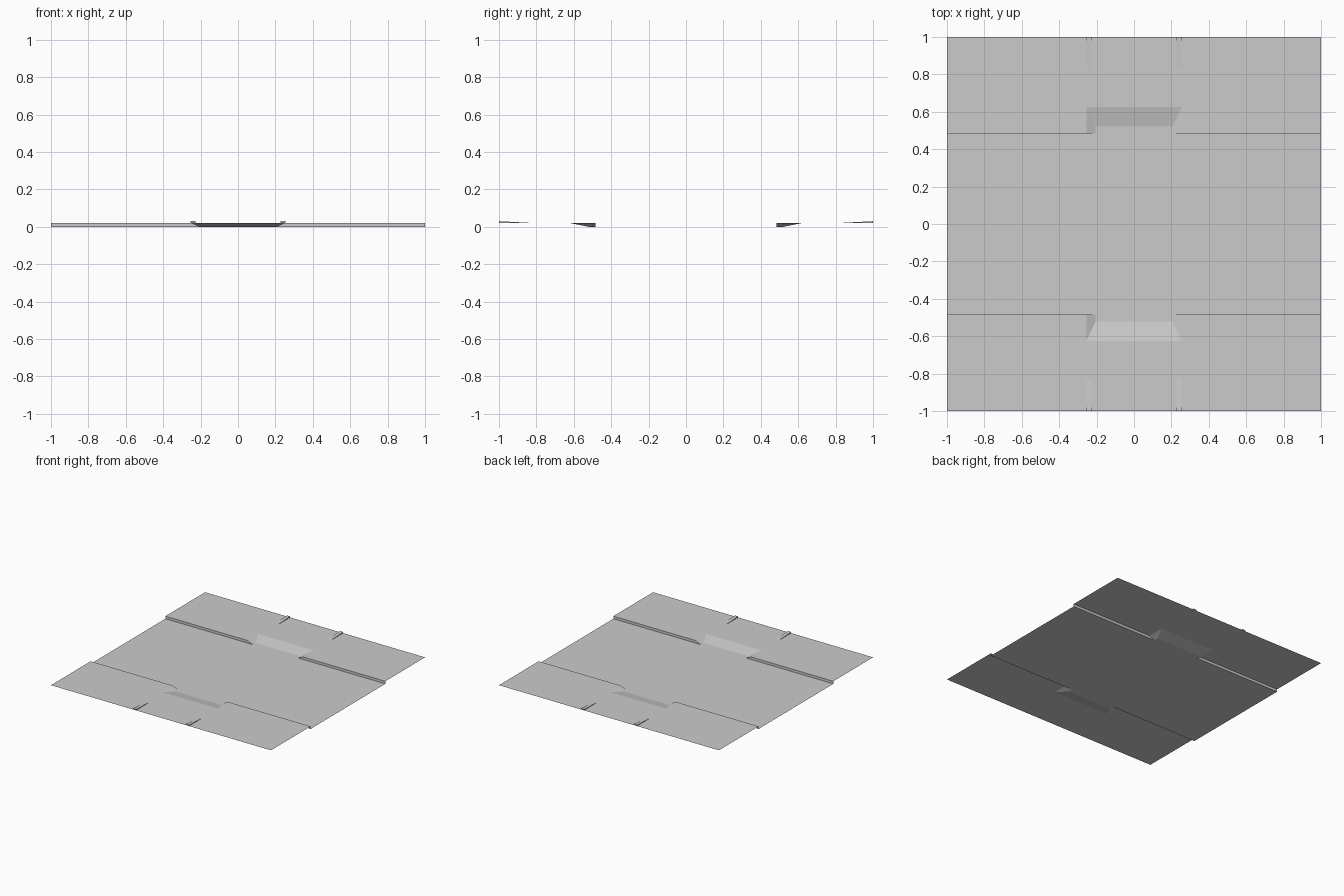
import bpy
from mathutils import Vector

cube = bpy.data.objects.get("Cube")
if cube:
    bpy.data.objects.remove(cube, do_unlink=True)

paving = bpy.data.materials.new("paving_grey")
paving.use_nodes = True
GREY = (0.6, 0.6, 0.6, 1)
paving.diffuse_color = GREY
paving.node_tree.nodes["Principled BSDF"].inputs["Base Color"].default_value = GREY

KERB_Y, LAND_Y, TOP_Y = 0.485, 0.52, 0.625    # kerb face, ramp foot, ramp head
IN_X, OUT_X = 0.205, 0.255                    # ramp half widths at foot and head
HIGH = 0.021                                  # pavement height
STRIP_X, STRIP_Y, STRIP_Z = 0.227, 0.83, 0.03


def sheet(name, polygons, facing):
    """Open sheet of flat polygons, each turned towards the facing direction."""
    verts, faces = [], []
    for poly in polygons:
        pts = [Vector(p) for p in poly]
        normal = (pts[1] - pts[0]).cross(pts[2] - pts[0])
        if normal.dot(Vector(facing)) < 0:
            pts.reverse()
        faces.append(range(len(verts), len(verts) + len(pts)))
        verts += pts
    mesh = bpy.data.meshes.new(name)
    mesh.from_pydata(verts, [], [list(f) for f in faces])
    mesh.materials.append(paving)
    obj = bpy.data.objects.new(name, mesh)
    bpy.context.collection.objects.link(obj)


def flat(x0, x1, y0, y1, z):
    return [(x0, y0, z), (x1, y0, z), (x1, y1, z), (x0, y1, z)]


# Roadway
sheet("road", [flat(-1, 1, -KERB_Y, KERB_Y, 0)], (0, 0, 1))

for side, s in (("front", -1), ("back", 1)):
    k, l, t = s * KERB_Y, s * LAND_Y, s * TOP_Y

    # Raised pavement around the ramp notch
    sheet(side + "_pavement", [
        flat(-1, -OUT_X, k, s, HIGH),
        flat(OUT_X, 1, k, s, HIGH),
        flat(-OUT_X, OUT_X, t, s, HIGH)], (0, 0, 1))

    # Kerb faces, chamfered down to the ramp opening
    sheet(side + "_kerb", [
        [(m * OUT_X, k, HIGH), (m, k, HIGH), (m, k, 0), (m * IN_X, k, 0)]
        for m in (-1, 1)], (0, -s, 0))

    # Dropped ramp: landing, slope and two flared flanks
    sheet(side + "_ramp", [
        flat(-IN_X, IN_X, k, l, 0),
        [(-IN_X, l, 0), (IN_X, l, 0), (OUT_X, t, HIGH), (-OUT_X, t, HIGH)]]
        + [[(m * IN_X, k, 0), (m * IN_X, l, 0), (m * OUT_X, t, HIGH), (m * OUT_X, k, HIGH)]
           for m in (-1, 1)], (0, 0, 1))

    # Thin wedge strips rising to the outer edge
    y0 = s * STRIP_Y
    for label, m in (("right", -1), ("left", 1)):
        a, b = m * STRIP_X, m * OUT_X
        name = side + "_" + label + "_strip"
        sheet(name + "_top", [[(a, y0, HIGH), (b, y0, HIGH),
                               (b, s, STRIP_Z), (a, s, STRIP_Z)]], (0, 0, 1))
        for part, x, d in (("inner", a, -m), ("outer", b, m)):
            sheet(name + "_" + part, [[(x, y0, HIGH), (x, s, HIGH), (x, s, STRIP_Z)]], (d, 0, 0))
        sheet(name + "_end", [[(a, s, HIGH), (b, s, HIGH),
                               (b, s, STRIP_Z), (a, s, STRIP_Z)]], (0, s, 0))
